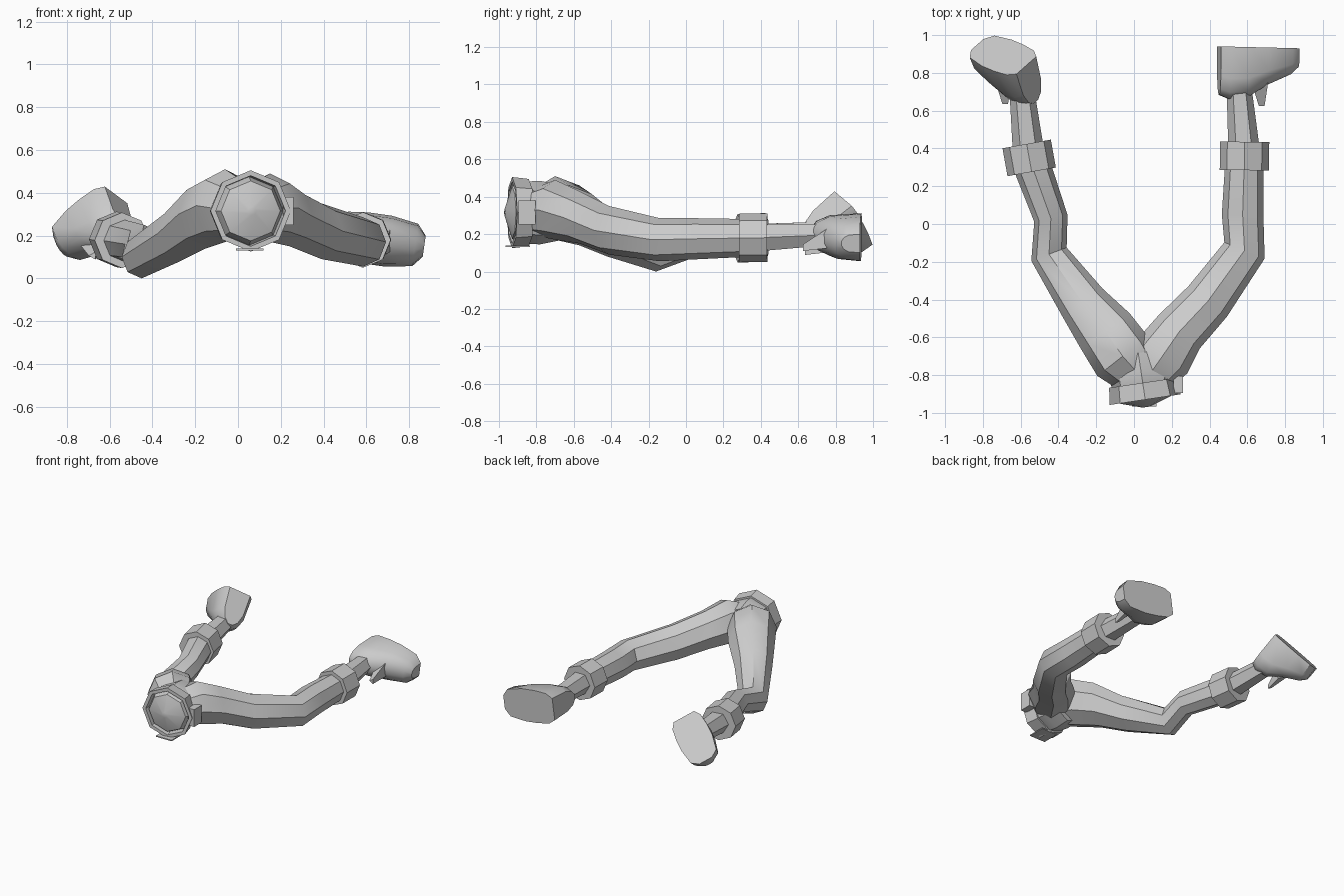
import bpy
import bmesh
import math
from mathutils import Vector

if "Cube" in bpy.data.objects:
    bpy.data.objects.remove(bpy.data.objects["Cube"], do_unlink=True)

# Single flat grey for the whole model
grey = bpy.data.materials.new("plain grey")
grey.use_nodes = True
colour = (.6, .6, .6, 1)
grey.diffuse_color = colour
grey.node_tree.nodes["Principled BSDF"].inputs["Base Color"].default_value = colour


def finish(name, bm):
    """Turn a bmesh into a shaded, coloured object."""
    bmesh.ops.recalc_face_normals(bm, faces=bm.faces)
    mesh = bpy.data.meshes.new(name)
    bm.to_mesh(mesh)
    bm.free()
    mesh.materials.append(grey)
    obj = bpy.data.objects.new(name, mesh)
    bpy.context.collection.objects.link(obj)
    bpy.ops.object.select_all(action="DESELECT")
    obj.select_set(True)
    bpy.context.view_layer.objects.active = obj
    bpy.ops.object.shade_smooth_by_angle(angle=math.radians(40))


def skin(name, sections):
    """Bridge closed loops of points, all of one length, and cap both ends."""
    bm = bmesh.new()
    loops = [[bm.verts.new(point) for point in section] for section in sections]
    for a, b in zip(loops, loops[1:]):
        for k in range(len(a)):
            bm.faces.new((a[k - 1], a[k], b[k], b[k - 1]))
    bm.faces.new(loops[0])
    bm.faces.new(loops[-1])
    finish(name, bm)


def upright_ring(centre, radius, along, sides):
    """Upright polygon that faces along a level direction."""
    level = Vector((along.x, along.y, 0)).normalized()
    across = Vector((level.y, -level.x, 0))
    turns = [math.tau * k / sides for k in range(sides)]
    return [centre + radius * (across * math.cos(t) + Vector((0, 0, math.sin(t))))
            for t in turns]


def tube(name, centres, radii, along=None, sides=8):
    """Polygonal tube whose rings turn with the path, or face one way."""
    last = len(centres) - 1
    sections = []
    for i, (centre, radius) in enumerate(zip(centres, radii)):
        heading = along or centres[min(i + 1, last)] - centres[max(i - 1, 0)]
        sections.append(upright_ring(centre, radius, heading, sides))
    skin(name, sections)


def foot(name, heel, toe, sole):
    """Flat-soled shoe lofted from heel to toe."""
    side = (toe - heel).cross(sole).normalized()
    # Share of the length, half width, depth above the sole
    shape = ((0, .08, .26), (.12, .11, .28), (.35, .12, .27),
             (.6, .12, .2), (.9, .1, .14), (1, .05, .1))
    arc = [math.pi * k / 7 for k in range(8)]
    skin(name, [[heel.lerp(toe, share) + side * wide * math.cos(t)
                 - sole * deep * abs(math.sin(t)) ** .6 for t in arc]
                for share, wide, deep in shape])


def leg(side, joints, heel, toe, sole):
    """Whole leg: thigh to calf, then cuff, ankle, shoe and its pointed flap."""
    centres = [Vector(joint[:3]) for joint in joints]
    radii = [joint[3] for joint in joints]
    heel, toe, sole = Vector(heel), Vector(toe), Vector(sole).normalized()
    calf = centres[-1]
    along = calf - centres[-2]
    along.y *= 2
    along.normalize()
    tube(side + "_leg", centres, radii)

    half = along * .075
    tube(side + "_cuff", [calf - half, calf + half], [.13, .13], along)

    instep = heel.lerp(toe, .25) - sole * .2
    tube(side + "_ankle", [calf, instep], [.085, .065], sides=6)
    foot(side + "_foot", heel, toe, sole)

    root = heel.lerp(toe, .55) - sole * .18
    tip = root + Vector((0, -.13, -.05))
    tube(side + "_shoe_flap", [root, tip], [.06, .02], sides=3)


def plate(name, centre, size):
    """Thin rectangular plate."""
    bm = bmesh.new()
    bmesh.ops.create_cube(bm, size=1)
    bmesh.ops.scale(bm, vec=size, verts=bm.verts)
    bmesh.ops.translate(bm, vec=centre, verts=bm.verts)
    finish(name, bm)


# Legs: joints run waist, hip, upper thigh, thigh, knee, calf, each with a radius
leg("right",
    [(.03, -.8, .32, .13), (-.06, -.7, .34, .17), (-.15, -.57, .3, .16),
     (-.27, -.42, .21, .13), (-.45, -.16, .1, .1), (-.44, .03, .16, .09),
     (-.555, .35, .18, .1)],
    heel=(-.57, .84, .39), toe=(-.83, .95, .17), sole=(-.2, .75, .63))
leg("left",
    [(.08, -.8, .32, .13), (.15, -.7, .33, .16), (.24, -.57, .29, .14),
     (.39, -.41, .22, .13), (.585, -.14, .17, .115), (.575, .05, .175, .11),
     (.585, .36, .18, .1)],
    heel=(.45, .94, .21), toe=(.87, .93, .15), sole=(0, 1, 0))

# Waist: hollow belt round a body that ends in a shallow dome
waist = Vector((.055, -.9, .315))
facing = Vector((-.15, 1, 0)).normalized()


def waist_tube(name, shifts, radii):
    tube(name, [waist + facing * shift for shift in shifts], radii, facing)


waist_tube("belt", (.06, -.03, -.03, .02), (.18, .19, .165, .16))
waist_tube("waist_body", (.22, .12, .03, -.03, -.07), (.15, .17, .165, .14, .02))

# Belt plates at the underside and the left hip
plate("belt_under_plate", waist - Vector((0, 0, .18)), (.13, .13, .008))
plate("belt_side_plate", waist + Vector((.18, .05, 0)), (.05, .09, .13))
